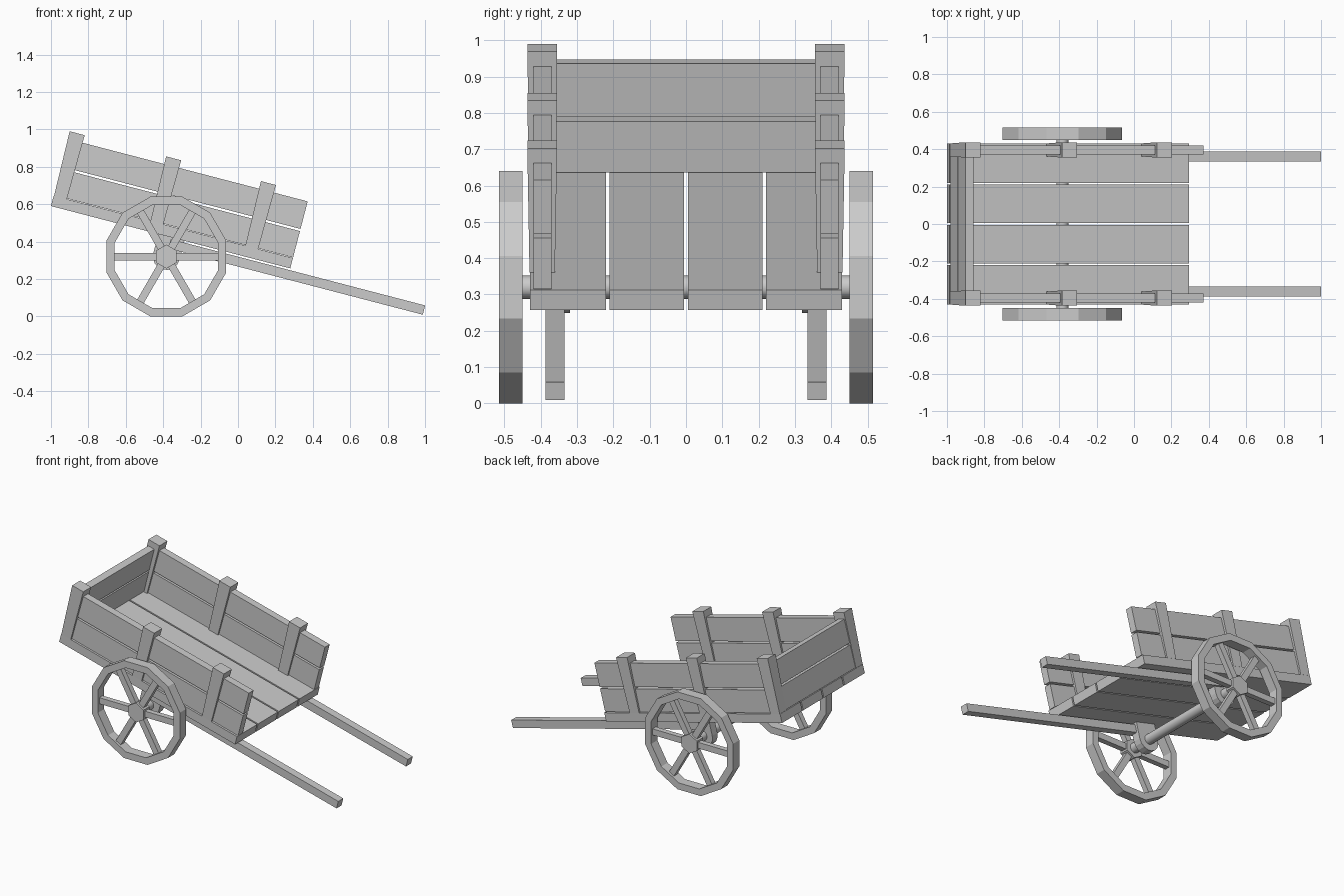
import bpy, bmesh
from math import sin, cos, pi, radians
from mathutils import Matrix, Vector

if "Cube" in bpy.data.objects:
    bpy.data.objects.remove(bpy.data.objects["Cube"])

# Tilted cart body frame: u along the bed, y across, w up from the bed underside
TILT = Matrix.Translation((-1, 0, 0.59)) @ Matrix.Rotation(radians(14.6), 4, 'Y')
AXLE = Vector((-0.383, 0, 0.32))


def finish(bm, name, matrix=None):
    bmesh.ops.recalc_face_normals(bm, faces=bm.faces)
    if matrix:
        bm.transform(matrix)
    me = bpy.data.meshes.new(name)
    bm.to_mesh(me)
    bm.free()
    ob = bpy.data.objects.new(name, me)
    bpy.context.collection.objects.link(ob)
    return ob


def add_box(bm, x, y, z, taper=1.0):
    """Box from (min, max) ranges; taper scales the bottom."""
    mid = [(r[0] + r[1]) / 2 for r in (x, y, z)]
    size = [r[1] - r[0] for r in (x, y, z)]
    vs = bmesh.ops.create_cube(bm, size=1)['verts']
    for v in vs:
        k = taper if v.co.z < 0 else 1
        v.co = Vector((mid[0] + v.co.x * size[0] * k,
                       mid[1] + v.co.y * size[1] * k,
                       mid[2] + v.co.z * size[2]))
    return vs


def box(name, x, y, z, taper=1.0):
    bm = bmesh.new()
    add_box(bm, x, y, z, taper)
    return finish(bm, name, TILT)


def add_prism(bm, pts, y0, y1):
    """Extrude an (x, z) outline across y."""
    f = bm.faces.new([bm.verts.new((x, y0, z)) for x, z in pts])
    ext = bmesh.ops.extrude_face_region(bm, geom=[f])['geom']
    for v in ext:
        if isinstance(v, bmesh.types.BMVert):
            v.co.y = y1


def ngon(r, n, start=0.0, cx=0.0, cz=0.0):
    return [(cx + r * cos(start + 2 * pi * i / n), cz + r * sin(start + 2 * pi * i / n))
            for i in range(n)]


def span(side, a, b):
    return (a, b) if side > 0 else (-b, -a)


# Floor planks
for i, (a, b) in enumerate([(-0.43, -0.22), (-0.21, -0.005), (0.005, 0.21), (0.22, 0.43)]):
    box(f"floor_plank_{i}", (0, 1.322), (a, b), (0, 0.057))

# Rear panel planks
HEIGHTS = [(0.06, 0.206), (0.218, 0.37)]
for i, h in enumerate(HEIGHTS):
    box(f"rear_plank_{i}", (0.005, 0.05), (-0.37, 0.37), h)

u_axle = TILT.inverted() @ AXLE
for s, tag in ((-1, "right"), (1, "left")):
    # Side planks
    for i, h in enumerate(HEIGHTS):
        box(f"side_plank_{tag}_{i}", (0.02, 1.322), span(s, 0.371, 0.42), h)
    # Upright posts
    for i, u in enumerate((-0.004, 0.529, 1.053)):
        box(f"post_{tag}_{i}", (u, u + 0.083), span(s, 0.355, 0.437), (0.057, 0.412), 0.85)
    # Pulling handle
    box(f"handle_{tag}", (u_axle.x, 2.07), span(s, 0.335, 0.387), (-0.061, -0.01))
    # Rounded axle bracket
    bm = bmesh.new()
    r = 0.072
    arc = [(u_axle.x + r * cos(pi + pi * i / 8), u_axle.z + r * sin(pi + pi * i / 8))
           for i in range(9)]
    add_prism(bm, arc + [(u_axle.x + r, 0), (u_axle.x - r, 0)], *span(s, 0.32, 0.374))
    finish(bm, f"axle_bracket_{tag}", TILT)

    # Wheel rim: twelve-sided ring
    bm = bmesh.new()
    rings = []
    for rad, y in ((0.32, 0.45), (0.32, 0.515), (0.276, 0.515), (0.276, 0.45)):
        rings.append([bm.verts.new((x, s * y, z))
                      for x, z in ngon(rad / cos(pi / 12), 12, pi / 12)])
    for a, b in zip(rings, rings[1:] + rings[:1]):
        for i in range(12):
            j = (i + 1) % 12
            bm.faces.new((a[i], a[j], b[j], b[i]))
    finish(bm, f"wheel_rim_{tag}", Matrix.Translation(AXLE))

    # Spokes
    bm = bmesh.new()
    for k in range(6):
        vs = add_box(bm, (0.04, 0.285), span(s, 0.465, 0.5), (-0.02, 0.02))
        bmesh.ops.rotate(bm, verts=vs, matrix=Matrix.Rotation(k * pi / 3, 3, 'Y'))
    finish(bm, f"wheel_spokes_{tag}", Matrix.Translation(AXLE))

    # Six-sided hub
    bm = bmesh.new()
    add_prism(bm, ngon(0.064, 6, pi / 2), *span(s, 0.452, 0.513))
    finish(bm, f"wheel_hub_{tag}", Matrix.Translation(AXLE))

# Axle
bm = bmesh.new()
add_prism(bm, ngon(0.032, 16), -0.46, 0.46)
axle = finish(bm, "axle", Matrix.Translation(AXLE))
for p in axle.data.polygons:
    p.use_smooth = len(p.vertices) == 4
